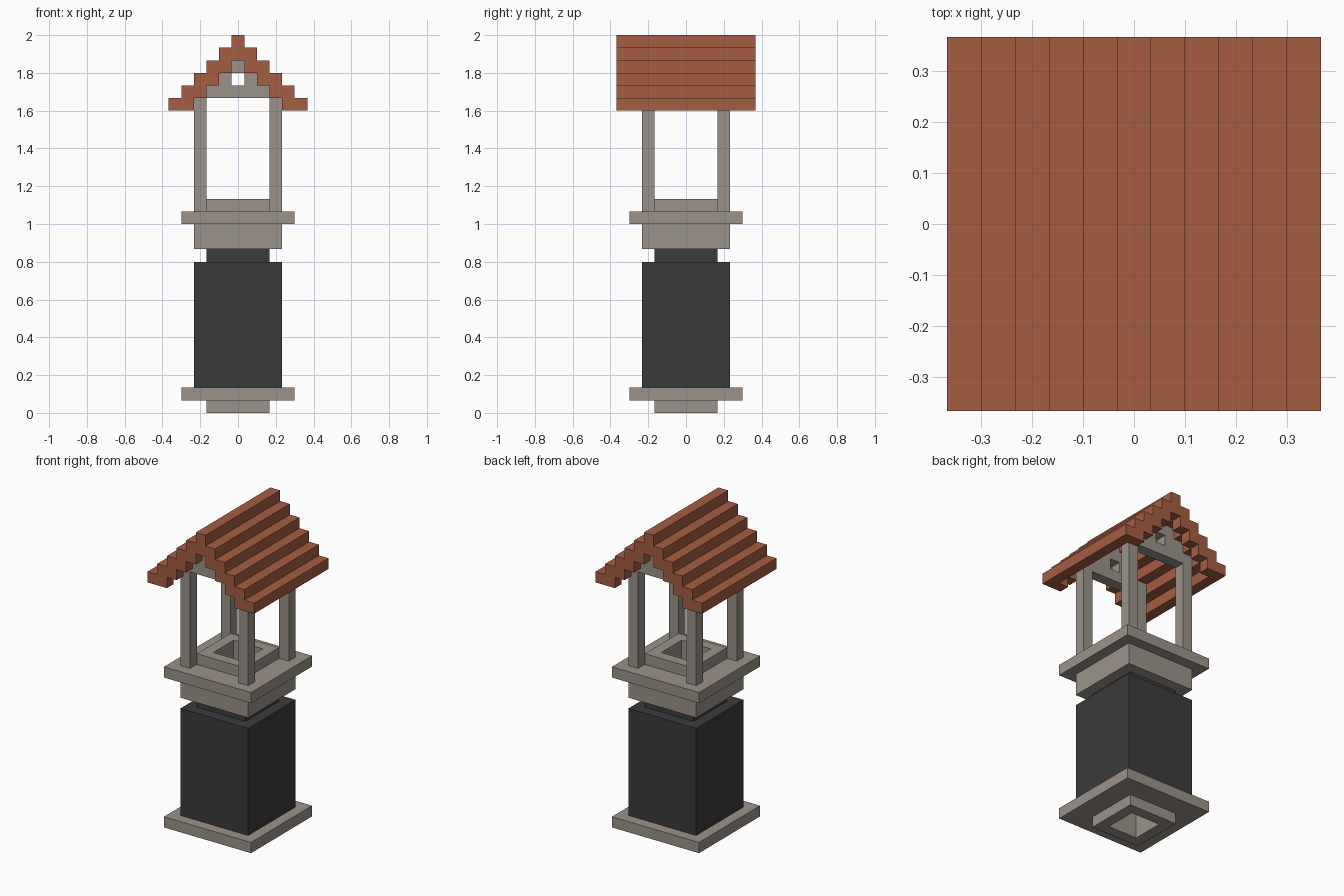
import bpy
import bmesh
from mathutils import Vector

UNIT = 1 / 15  # edge of one building block

if "Cube" in bpy.data.objects:
    bpy.data.objects.remove(bpy.data.objects["Cube"])


def make_material(name, rgb):
    mat = bpy.data.materials.new(name)
    mat.use_nodes = True
    color = (*rgb, 1)
    mat.diffuse_color = color
    mat.node_tree.nodes["Principled BSDF"].inputs["Base Color"].default_value = color
    return mat


stone = make_material("warm grey stone", (0.33, 0.29, 0.255))
charcoal = make_material("charcoal", (0.043, 0.043, 0.043))
tile = make_material("terracotta tile", (0.38, 0.11, 0.055))


def finish(name, bm, mat):
    bmesh.ops.recalc_face_normals(bm, faces=bm.faces[:])
    mesh = bpy.data.meshes.new(name)
    bm.to_mesh(mesh)
    bm.free()
    mesh.materials.append(mat)
    obj = bpy.data.objects.new(name, mesh)
    bpy.context.collection.objects.link(obj)
    return obj


def square_ring(name, outer, inner, bottom, top, mat):
    """Square tube given by half widths and heights in blocks."""
    bm = bmesh.new()
    section = [(outer, bottom), (outer, top), (inner, top), (inner, bottom)]
    corners = [(-1, -1), (1, -1), (1, 1), (-1, 1)]
    loops = [[bm.verts.new(Vector((sx * r, sy * r, z)) * UNIT) for sx, sy in corners]
             for r, z in section]
    for i, loop in enumerate(loops):
        following = loops[(i + 1) % 4]
        for j in range(4):
            k = (j + 1) % 4
            bm.faces.new((loop[j], loop[k], following[k], following[j]))
    finish(name, bm, mat)


def block_shell(name, cells, mat):
    """Outer skin of a set of unit blocks, with flat areas merged."""
    bm = bmesh.new()
    for cell in cells:
        for axis in range(3):
            for side in (-1, 1):
                step = [0, 0, 0]
                step[axis] = side
                if tuple(c + s for c, s in zip(cell, step)) in cells:
                    continue
                normal = Vector(step)
                u = Vector([float(i == (axis + 1) % 3) for i in range(3)])
                v = normal.cross(u)
                middle = Vector(cell) + Vector((0, 0, 0.5)) + normal / 2
                quad = [middle + (a * u + b * v) / 2
                        for a, b in ((-1, -1), (1, -1), (1, 1), (-1, 1))]
                bm.faces.new([bm.verts.new(p * UNIT) for p in quad])
    bmesh.ops.remove_doubles(bm, verts=bm.verts[:], dist=0.001)
    bmesh.ops.dissolve_limit(bm, angle_limit=0.01, verts=bm.verts[:], edges=bm.edges[:])
    finish(name, bm, mat)


# Pedestal tiers: name, outer half width, inner half width, bottom, top, material
tiers = [
    ("foot", 2.5, 1.5, 0, 1, stone),
    ("base_slab", 4.5, 1.5, 1, 2, stone),
    ("body", 3.5, 2, 2, 12, charcoal),
    ("neck", 2.5, 2, 12, 13, charcoal),
    ("flue_liner", 2, 1.5, 2, 13, stone),
    ("collar", 3.5, 1.5, 13, 15, stone),
    ("upper_slab", 4.5, 1.5, 15, 16, stone),
    ("flue_rim", 2.5, 1.5, 16, 17, stone),
]
for tier in tiers:
    square_ring(*tier)

# Four corner posts
for x, x_name in ((-3, "right"), (3, "left")):
    for y, y_name in ((-3, "front"), (3, "back")):
        block_shell(f"{y_name}_{x_name}_post", {(x, y, z) for z in range(16, 25)}, stone)

# Stepped gables, each with a small window
for y, y_name in ((-3, "front"), (3, "back")):
    gable = {(x, y, 24 + row) for row in range(1, 5)
             for x in range(row - 4, 5 - row)}
    gable.remove((0, y, 26))
    block_shell(f"{y_name}_gable", gable, stone)

# Stepped roof: thin courses, doubled at the two end rims
roof = set()
for row in range(6):
    reach = 5 - row
    for y in range(-5, 6):
        inner = max(reach - 1, 0) if abs(y) == 5 else reach
        for x in range(inner, reach + 1):
            roof |= {(x, y, 24 + row), (-x, y, 24 + row)}
block_shell("roof", roof, tile)
